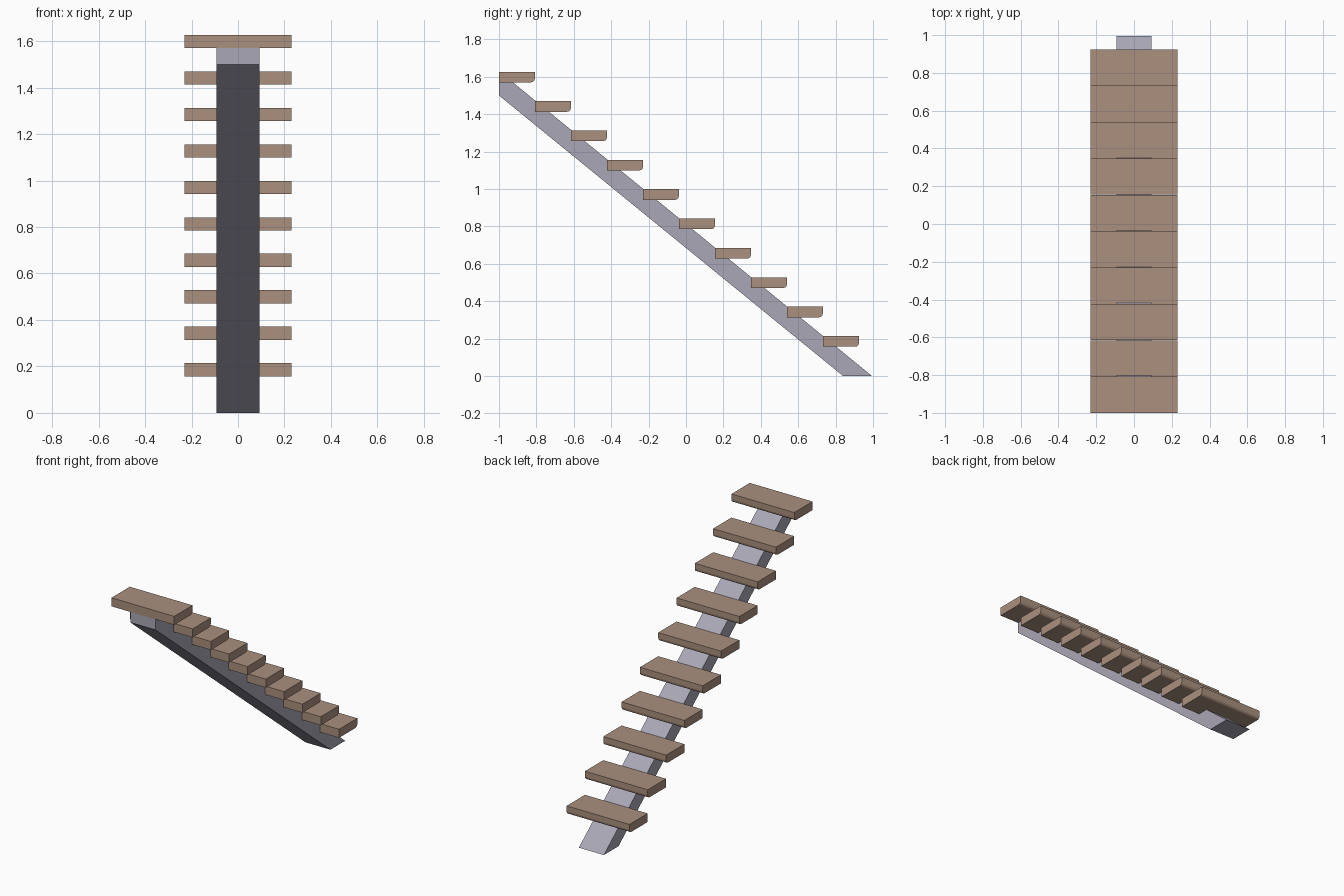
import bpy
import math

cube = bpy.data.objects.get("Cube")
if cube:
    bpy.data.objects.remove(cube, do_unlink=True)


def make_material(name, rgb):
    mat = bpy.data.materials.new(name)
    mat.use_nodes = True
    mat.diffuse_color = (*rgb, 1)
    mat.node_tree.nodes["Principled BSDF"].inputs["Base Color"].default_value = (*rgb, 1)
    return mat


def extrude_profile(name, profile, half_width, mat):
    """Extrude a (y, z) side profile symmetrically along x."""
    n = len(profile)
    verts = [(x, y, z) for x in (-half_width, half_width) for y, z in profile]
    faces = [tuple(reversed(range(n))), tuple(range(n, 2 * n))]
    faces += [(i, (i + 1) % n, n + (i + 1) % n, n + i) for i in range(n)]
    mesh = bpy.data.meshes.new(name)
    mesh.from_pydata(verts, [], faces)
    mesh.materials.append(mat)
    obj = bpy.data.objects.new(name, mesh)
    bpy.context.collection.objects.link(obj)
    return obj


wood = make_material("brown wood", (0.40, 0.28, 0.21))
metal = make_material("grey beam", (0.40, 0.385, 0.465))

# Sloping central beam: flat foot on the floor, upright end at the top
beam = [(0.84, 0), (0.995, 0), (-0.925, 1.57), (-1, 1.57), (-1, 1.5)]
extrude_profile("central_beam", beam, 0.092, metal)

# Treads with a rounded lower nosing
COUNT, DEPTH, THICK, RADIUS = 10, 0.192, 0.057, 0.02
RUN, RISE = 0.1925, 0.157
for i in range(COUNT):
    back, bottom = -1 + RUN * i, 1.57 - RISE * i
    front, top = back + DEPTH, bottom + THICK
    nosing = [(front - RADIUS + RADIUS * math.sin(a), bottom + RADIUS - RADIUS * math.cos(a))
              for a in (math.pi / 2 * k / 3 for k in range(4))]
    profile = [(back, bottom), *nosing, (front, top), (back, top)]
    extrude_profile(f"tread_{COUNT - i}", profile, 0.231, wood)
